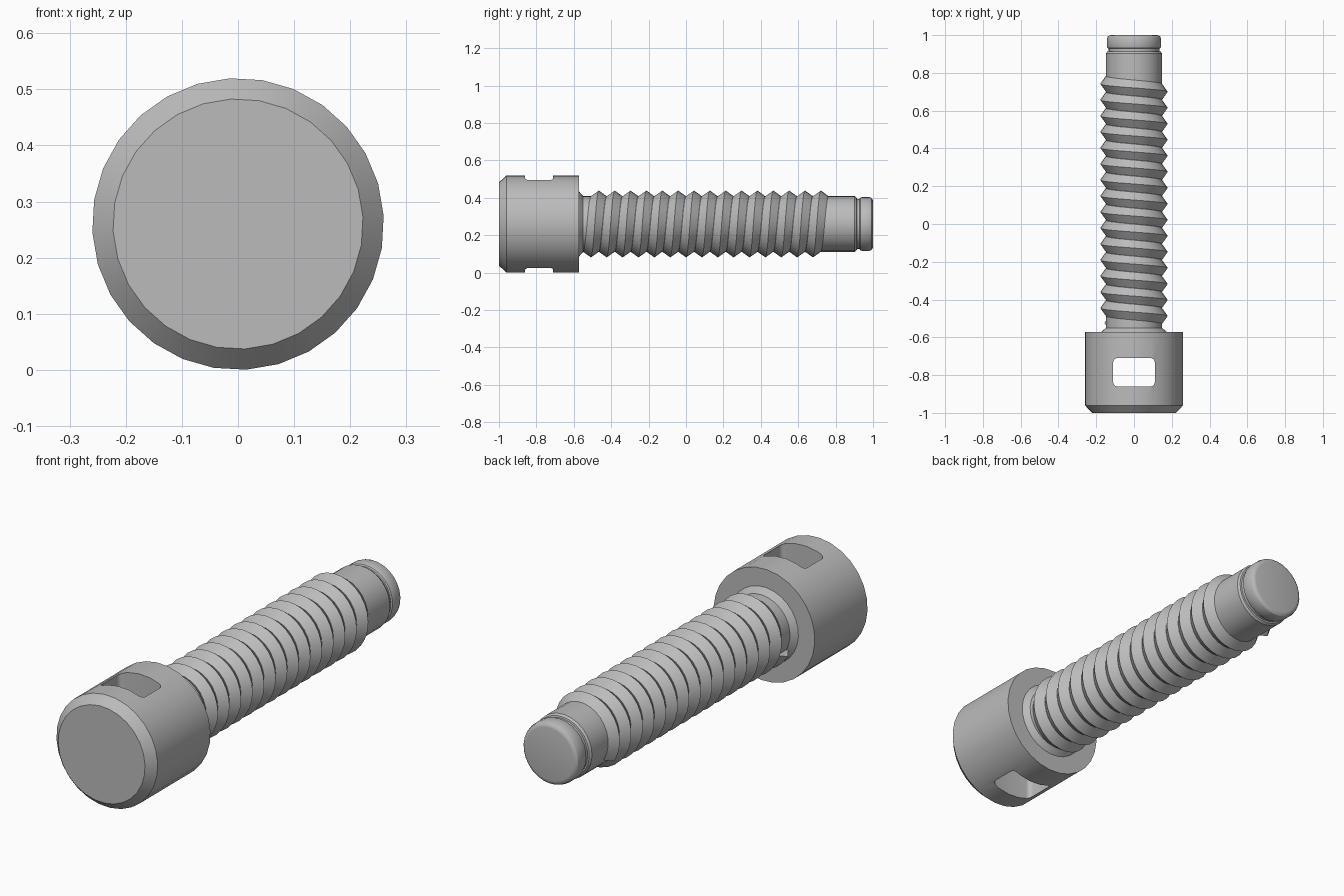
import bpy, bmesh, math

cube = bpy.data.objects.get("Cube")
if cube:
    bpy.data.objects.remove(cube)

SIDES = 28
PHASE = math.radians(3.3)
AXIS_Z = 0.26

steel = bpy.data.materials.new("grey_steel")
GREY = (0.5, 0.5, 0.5, 1)
steel.diffuse_color = GREY
steel.use_nodes = True
steel.node_tree.nodes["Principled BSDF"].inputs["Base Color"].default_value = GREY


def ring_point(radius, y, angle):
    return (radius * math.cos(angle), y, AXIS_Z + radius * math.sin(angle))


def finish(name, bm):
    bmesh.ops.recalc_face_normals(bm, faces=bm.faces)
    mesh = bpy.data.meshes.new(name)
    bm.to_mesh(mesh)
    bm.free()
    mesh.materials.append(steel)
    obj = bpy.data.objects.new(name, mesh)
    bpy.context.collection.objects.link(obj)
    return obj


def smooth(obj):
    bpy.ops.object.select_all(action="DESELECT")
    obj.select_set(True)
    bpy.context.view_layer.objects.active = obj
    bpy.ops.object.shade_smooth_by_angle(angle=math.radians(30))


def lathe(name, profile):
    """Solid of revolution along y from (y, radius) pairs."""
    bm = bmesh.new()
    rings = [[bm.verts.new(ring_point(r, y, PHASE + math.tau * i / SIDES))
              for i in range(SIDES)] for y, r in profile]
    for a, b in zip(rings, rings[1:]):
        for i in range(SIDES):
            j = (i + 1) % SIDES
            bm.faces.new((a[i], a[j], b[j], b[i]))
    bm.faces.new(rings[0])
    bm.faces.new(rings[-1])
    return finish(name, bm)


# Head with a chamfered front rim
head = lathe("head", [(-1, 0.223), (-0.96, 0.26), (-0.573, 0.26)])

# Rounded slot cut vertically through the head
bm = bmesh.new()
bmesh.ops.create_cube(bm, size=1)
for v in bm.verts:
    v.co = (v.co.x * 0.22, v.co.y * 0.15 - 0.785, v.co.z + AXIS_Z)
upright = [e for e in bm.edges if abs(e.verts[0].co.z - e.verts[1].co.z) > 0.5]
bmesh.ops.bevel(bm, geom=upright, offset=0.022, segments=4, profile=0.5, affect="EDGES")
cutter = finish("slot_cutter", bm)
cutter.hide_render = True
cut = head.modifiers.new("slot", "BOOLEAN")
cut.operation = "DIFFERENCE"
cut.solver = "EXACT"
cut.object = cutter
bpy.context.view_layer.objects.active = head
bpy.ops.object.modifier_apply(modifier=cut.name)
bpy.data.objects.remove(cutter)
smooth(head)

# Shank with a flared collar, a groove and a rounded tip
shank = lathe("shank", [
    (-0.6, 0.178), (-0.573, 0.176), (-0.55, 0.149), (0.902, 0.149), (0.912, 0.142),
    (0.914, 0.135), (0.928, 0.135), (0.932, 0.141), (0.94, 0.144),
    (0.978, 0.144), (0.991, 0.14), (0.998, 0.132), (1, 0.122)])
smooth(shank)

# V-shaped thread wound around the shank
PITCH = 0.0848
bm = bmesh.new()
first, last = -12, 14 * SIDES + 16
sections = []
for i in range(first, last + 1):
    angle = PHASE + math.tau * i / SIDES
    y = -0.487 + PITCH * i / SIDES
    sections.append([bm.verts.new(ring_point(r, y + s * PITCH / 2, angle))
                     for s, r in ((-1, 0.1485), (0, 0.179), (1, 0.1485))])
for a, b in zip(sections, sections[1:]):
    for k in range(3):
        m = (k + 1) % 3
        bm.faces.new((a[k], a[m], b[m], b[k]))
bm.faces.new(sections[0])
bm.faces.new(sections[-1])
smooth(finish("thread", bm))
